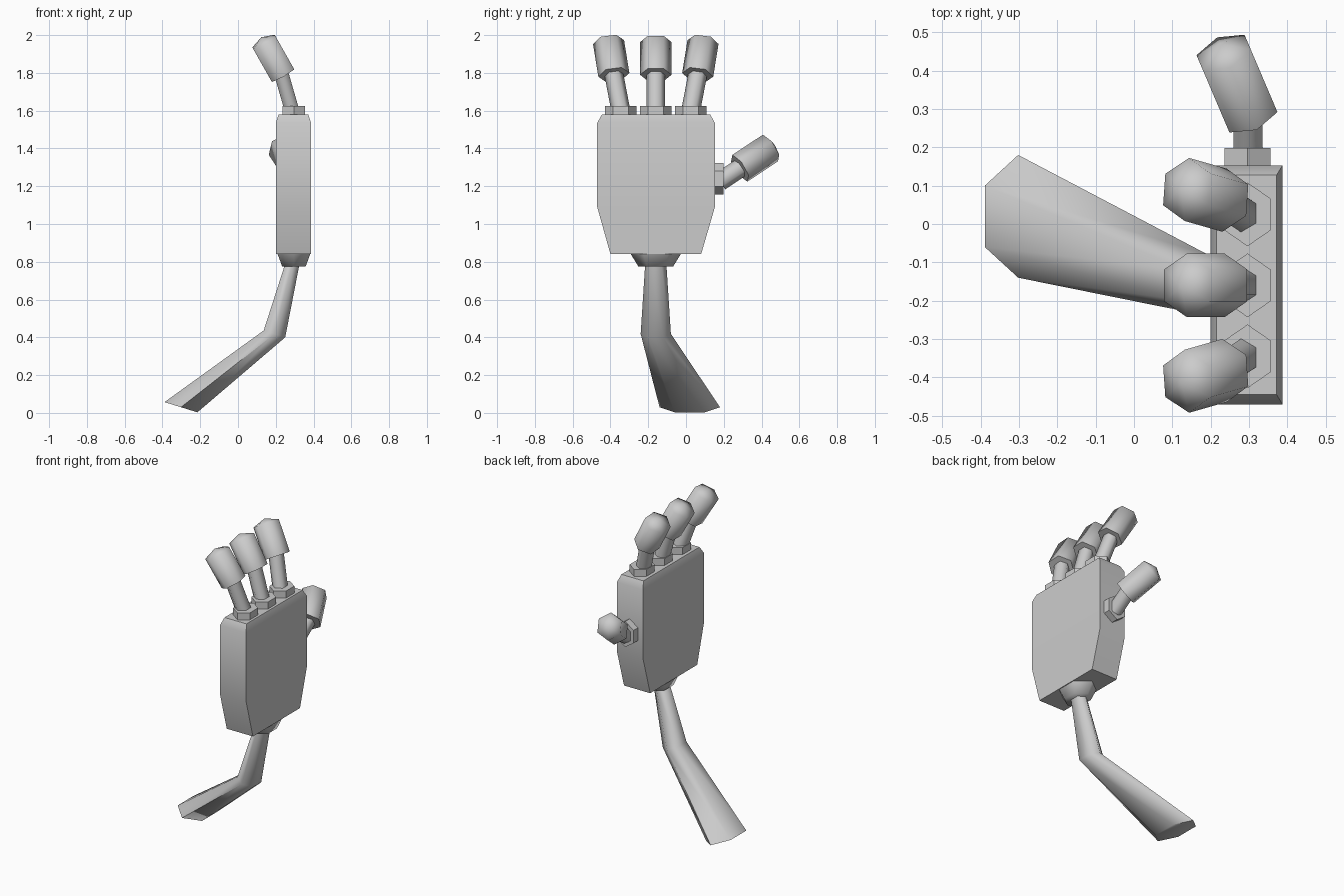
import bpy, math
from mathutils import Vector as V

if "Cube" in bpy.data.objects:
    bpy.data.objects.remove(bpy.data.objects["Cube"])

HEX = [(1, 0), (.5, 1), (-.5, 1), (-1, 0), (-.5, -1), (.5, -1)]   # points along u, flats along v


def loft(name, rings, angle, apex=None):
    """Skin matching rings of points, cap both ends (or close on an apex)."""
    n = len(rings[0])
    verts = [p for r in rings for p in r]
    faces = [tuple(reversed(range(n)))]
    for k in range(len(rings) - 1):
        for i in range(n):
            j = (i + 1) % n
            faces.append((k*n + i, k*n + j, k*n + n + j, k*n + n + i))
    last = (len(rings) - 1) * n
    if apex is None:
        faces.append(tuple(range(last, last + n)))
    else:
        verts.append(apex)
        faces += [(last + i, last + (i + 1) % n, len(verts) - 1) for i in range(n)]
    me = bpy.data.meshes.new(name)
    me.from_pydata([tuple(v) for v in verts], [], faces)
    ob = bpy.data.objects.new(name, me)
    bpy.context.collection.objects.link(ob)
    bpy.ops.object.select_all(action='DESELECT')
    ob.select_set(True)
    bpy.context.view_layer.objects.active = ob
    # consistent outward normals
    bpy.ops.object.mode_set(mode='EDIT')
    bpy.ops.mesh.select_all(action='SELECT')
    bpy.ops.mesh.normals_make_consistent(inside=False)
    bpy.ops.object.mode_set(mode='OBJECT')
    bpy.ops.object.shade_smooth_by_angle(angle=math.radians(angle))
    return ob


def hexagon(c, u, v):
    return [V(c) + V(u)*a + V(v)*b for a, b in HEX]


def rod(name, p, q, across, ru, rv, angle=75, dome=0):
    """Hexagonal bar from p to q, its points facing the across direction."""
    p, q, across = V(p), V(q), V(across)
    ax = (q - p).normalized()
    u = (across - ax * across.dot(ax)).normalized()
    v = ax.cross(u)
    return loft(name, [hexagon(c, u*ru, v*rv) for c in (p, q)], angle,
                q + ax*dome if dome else None)


def finger(name, base, base_dir, knuckle, tip_a, tip_b, across):
    base, d = V(base), V(base_dir)
    rod(name + "_ring", base - d*.01, base + d*.045, across, .083, .06, 30)
    rod(name + "_stem", knuckle, V(tip_a) + (V(tip_b) - V(tip_a))*.1, across, .05, .038)
    rod(name + "_tip", tip_a, tip_b, across, .083, .068, 75, dome=.03)


# Palm: slab tapering below, chamfered on top
def slab(x0, x1, y0, y1, z):
    return [(x0, y0, z), (x1, y0, z), (x1, y1, z), (x0, y1, z)]


loft("palm", [slab(.2, .387, -.40, .08, .84), slab(.2, .387, -.47, .153, 1.09),
              slab(.2, .387, -.47, .153, 1.535), slab(.215, .372, -.445, .128, 1.58)], 50)

# Wrist collar
loft("wrist_collar", [hexagon((.296, -.16, z), (0, hy, 0), (hx, 0, 0))
                      for z, hx, hy in ((.775, .062, .092), (.845, .088, .135))], 75)

# Bent arm widening down to its foot
loft("arm", [hexagon((-.302, .02, .03), (0, .16, 0), (.087, 0, -.027)),
             hexagon((.193, -.16, .418), (0, .08, 0), (.057, 0, -.018)),
             hexagon((.288, -.16, .79), (0, .056, 0), (.038, 0, 0))], 75)

# Three fingers, outer ones leaning outwards
for side, label in ((-1, "outer"), (0, "middle"), (1, "inner")):
    y = -.16 + side*.185
    finger(label + "_finger", (.296, y, 1.58), (0, 0, 1), (.286, y, 1.6),
           (.236, y + side*.037, 1.79), (.138, y + side*.065, 1.963), (0, 1, 0))

# Thumb
finger("thumb", (.296, .153, 1.24), (0, 1, 0), (.298, .18, 1.225),
       (.303, .285, 1.295), (.234, .447, 1.402), (0, 0, 1))
